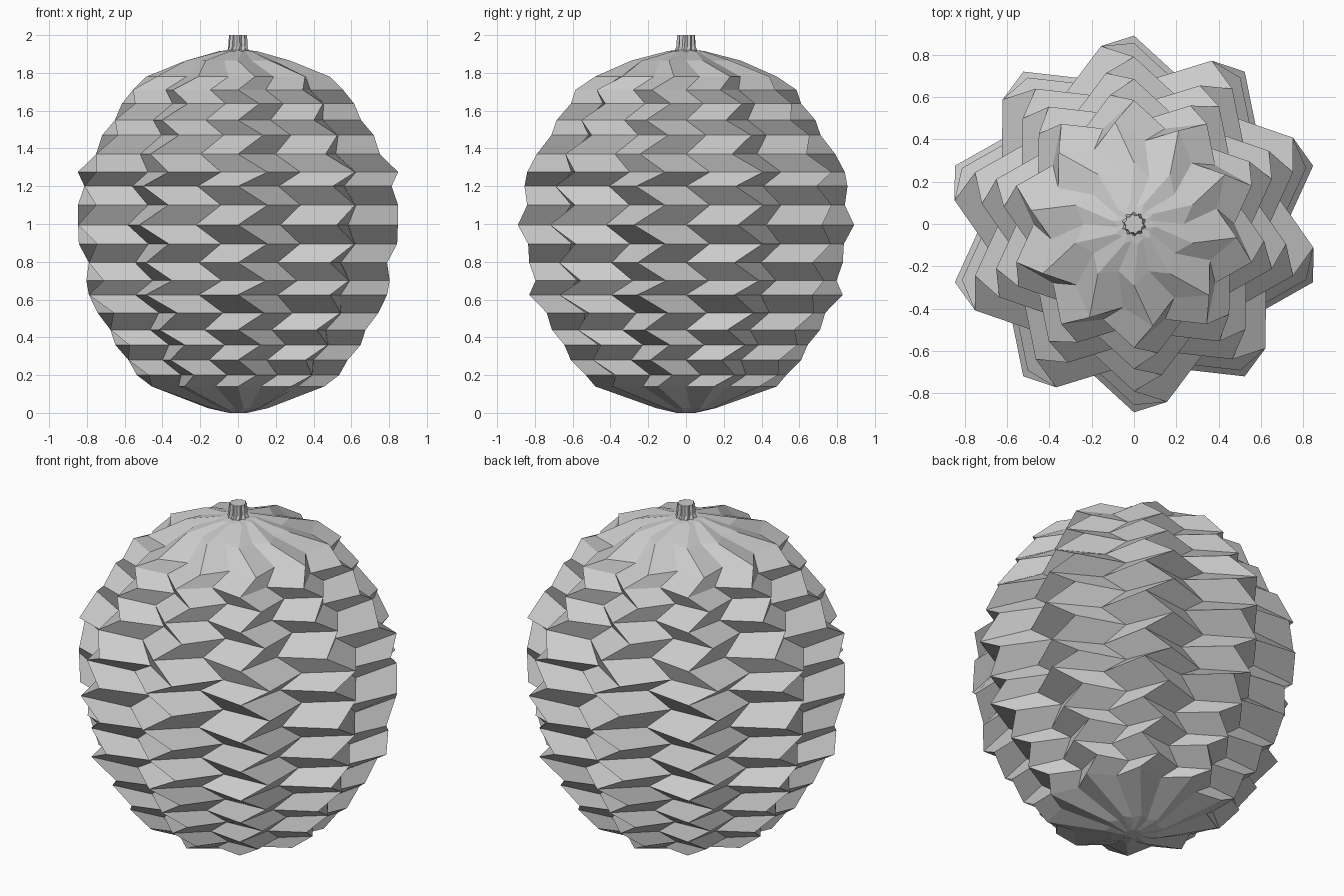
import bpy
from math import sin, cos, radians

if "Cube" in bpy.data.objects:
    bpy.data.objects.remove(bpy.data.objects["Cube"])

POINTS = 10


def star_shell(name, rings):
    """Loft star-shaped rings (height, tip radius, twist in degrees), capped at both ends."""
    verts, faces = [], []
    n = POINTS * 2
    for z, r, twist in rings:
        for i in range(n):
            rad = r if i % 2 == 0 else r * 0.81
            a = radians(90 + i * 180 / POINTS + twist)
            verts.append((rad * cos(a), rad * sin(a), z))
    for k in range(len(rings) - 1):
        for i in range(n):
            j = (i + 1) % n
            faces.append((k * n + i, k * n + j, (k + 1) * n + j, (k + 1) * n + i))
    faces.append(tuple(reversed(range(n))))
    faces.append(tuple(range((len(rings) - 1) * n, len(rings) * n)))
    mesh = bpy.data.meshes.new(name)
    mesh.from_pydata(verts, [], faces)
    ob = bpy.data.objects.new(name, mesh)
    bpy.context.collection.objects.link(ob)
    return ob


# Folded paper globe: every second ring is turned, giving the zigzag pleats
profile = [(0.0, 0.05), (0.025, 0.16), (0.14, 0.48), (0.20, 0.54), (0.28, 0.61), (0.36, 0.655),
           (0.44, 0.71), (0.53, 0.75), (0.625, 0.83), (0.70, 0.81),
           (0.795, 0.83), (0.895, 0.85), (0.995, 0.89), (1.10, 0.855),
           (1.20, 0.855), (1.275, 0.855), (1.37, 0.79), (1.47, 0.725),
           (1.55, 0.685), (1.637, 0.62), (1.71, 0.585), (1.78, 0.49),
           (1.865, 0.29), (1.915, 0.10), (1.92, 0.06)]
TURN = 10.5
star_shell("folded_globe", [(z, r, TURN * (i % 2)) for i, (z, r) in enumerate(profile)])

# Pleated neck gathered at the top
star_shell("gathered_neck", [(1.915, 0.06, 0), (1.94, 0.052, TURN), (2.0, 0.048, TURN)])
